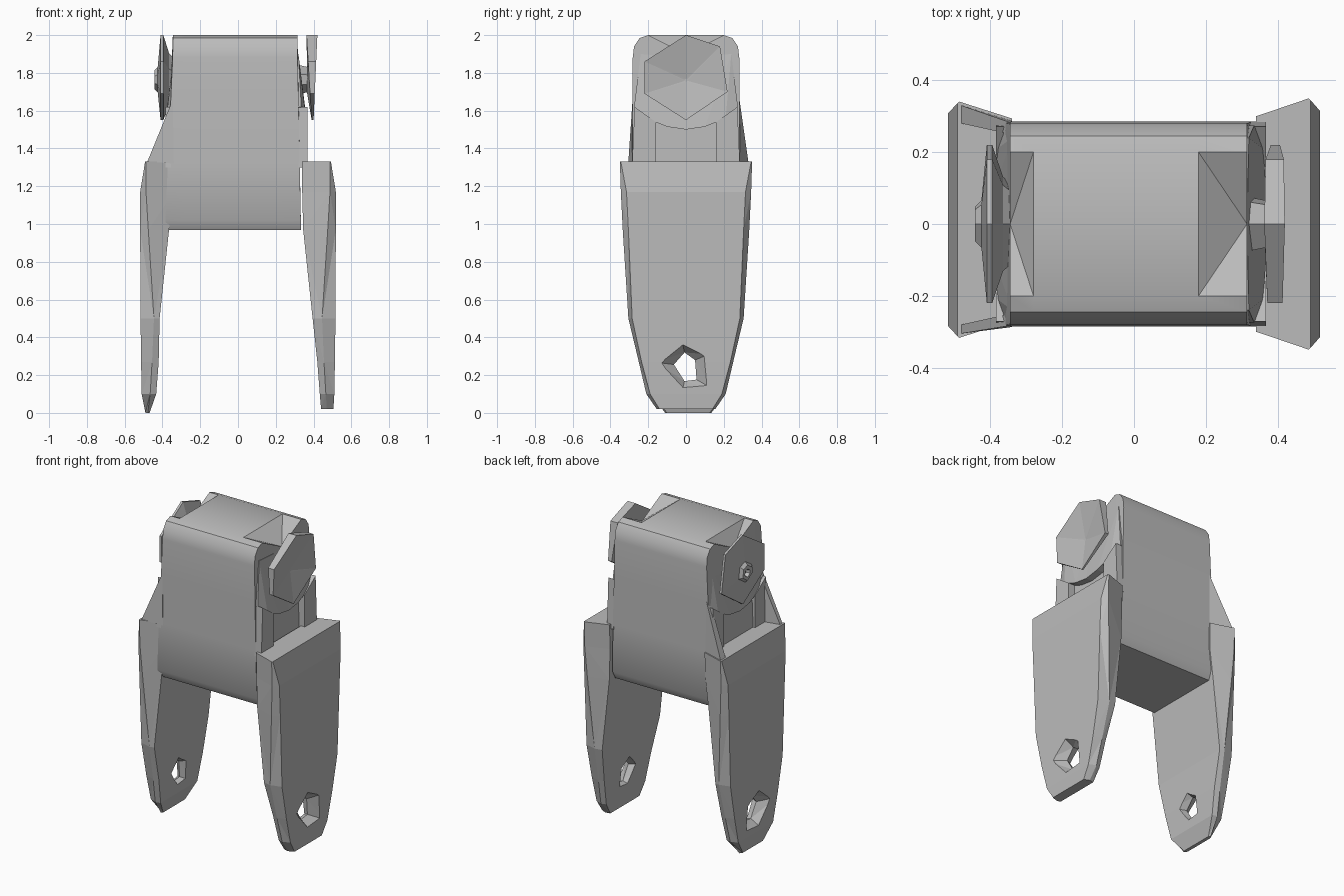
import bpy, bmesh
from math import radians

if "Cube" in bpy.data.objects:
    bpy.data.objects.remove(bpy.data.objects["Cube"], do_unlink=True)

grey = bpy.data.materials.new("plain grey")
grey.use_nodes = True
grey.diffuse_color = (0.5, 0.5, 0.5, 1)
grey.node_tree.nodes["Principled BSDF"].inputs["Base Color"].default_value = (0.5, 0.5, 0.5, 1)


def loft(name, rings):
    """Skin a list of equal-length point rings and cap both ends."""
    bm = bmesh.new()
    loops = [[bm.verts.new(p) for p in ring] for ring in rings]
    n = len(loops[0])
    for a, b in zip(loops, loops[1:]):
        for i in range(n):
            j = (i + 1) % n
            bm.faces.new((a[i], a[j], b[j], b[i]))
    bm.faces.new(loops[0])
    bm.faces.new(loops[-1])
    bmesh.ops.triangulate(bm, faces=bm.faces[:], quad_method='LONG_EDGE')
    bmesh.ops.recalc_face_normals(bm, faces=bm.faces)
    mesh = bpy.data.meshes.new(name)
    bm.to_mesh(mesh)
    bm.free()
    mesh.materials.append(grey)
    obj = bpy.data.objects.new(name, mesh)
    bpy.context.collection.objects.link(obj)
    return obj


def select(obj):
    bpy.ops.object.select_all(action='DESELECT')
    obj.select_set(True)
    bpy.context.view_layer.objects.active = obj


# Main housing: rounded block whose top dips toward the middle of each end
half = [(0.2, 2), (0.245, 1.985), (0.275, 1.94), (0.282, 1.88), (0.282, 1.66),
        (0.285, 1.33), (0.28, 1.02), (0.25, 0.968)]


def housing_ring(x, dip, spread):
    ring = [(0, 2 - dip)] + half + [(-y, z) for y, z in reversed(half)]
    return [(x + spread * max(0, 1.9 - z), y, z) for y, z in ring]


body = loft("housing", [housing_ring(-0.345, 0.1, -0.045), housing_ring(-0.28, 0, 0),
                        housing_ring(0.18, 0, 0), housing_ring(0.315, 0.1, 0.02)])
select(body)
bpy.ops.object.shade_smooth_by_angle(angle=radians(35))

# Legs: z, inner x, ridge x, outer x, inner / ridge / outer half depth
leg_rows = [
    (1.33, 0.34, 0.487, 0.492, 0.30, 0.35, 0.345),
    (1.17, 0.34, 0.487, 0.518, 0.295, 0.345, 0.315),
    (0.97, 0.345, 0.475, 0.518, 0.295, 0.335, 0.305),
    (0.50, 0.395, 0.445, 0.516, 0.297, 0.305, 0.285),
    (0.27, 0.42, 0.455, 0.513, 0.24, 0.25, 0.235),
    (0.10, 0.433, 0.465, 0.51, 0.20, 0.21, 0.19),
    (0.02, 0.44, 0.47, 0.505, 0.15, 0.155, 0.14),
]


def leg(name, side, depth, shift, rows):
    rings = []
    for z, xi, xr, xo, yi, yr, yo in rows:
        pts = [(xi, yi), (xr, yr), (xo, yo), (xo, -yo), (xr, -yr), (xi, -yi)]
        rings.append([(side * x, y * depth + shift, z) for x, y in pts])
    obj = loft(name, rings)
    # Flared opening through the foot
    opening = [(-0.8, 0.2), (-0.1, -0.9), (0.7, -0.8), (0.6, 0.5), (-0.1, 1)]
    cutter = loft("foot_cutter", [[(side * x, u * ry, 0.24 + v * rz) for u, v in opening]
                                  for x, ry, rz in ((0.38, 0.13, 0.11), (0.46, 0.08, 0.08),
                                                    (0.54, 0.2, 0.14))])
    cutter.hide_render = True
    cut = obj.modifiers.new("opening", 'BOOLEAN')
    cut.object = cutter
    cut.solver = 'EXACT'
    select(obj)
    bpy.ops.object.modifier_apply(modifier=cut.name)
    bpy.data.objects.remove(cutter, do_unlink=True)


# The right leg is slimmer inside and ends in a pointed toe
right_rows = [(z, xi + 0.02 * (0.3 < z < 1.1), *rest) for z, xi, *rest in leg_rows[:-1]]
right_rows.append((0, 0.468, 0.478, 0.49, 0.12, 0.13, 0.11))
leg("left_leg", 1, 1, 0, leg_rows)
leg("right_leg", -1, 0.94, 0.012, right_rows)

# Sloping webs joining the housing to the shoulder of the right leg
for name, s, y in (("front_web", -1, 0.305), ("back_web", 1, 0.33)):
    loft(name, [[(-0.345, s * 0.283, 1.66), (-0.48, s * y, 1.33), (-0.34, s * 0.287, 1.32)],
                [(-0.345, s * 0.25, 1.66), (-0.48, s * 0.28, 1.33), (-0.34, s * 0.25, 1.32)]])

# End shields with rounded lower edge, and the posts under them
shield = [(0, 1.88, 0.315), (0.24, 1.9, 0.32), (0.275, 1.62, 0.335), (0.21, 1.56, 0.36),
          (0.1, 1.515, 0.368), (0, 1.5, 0.368), (-0.1, 1.515, 0.368), (-0.21, 1.56, 0.36),
          (-0.275, 1.62, 0.335), (-0.24, 1.9, 0.32)]
for label, side, push, start, end in (("left", 1, 0, 0.32, 0.368), ("right", -1, 0.02, 0.355, 0.385)):
    loft(label + "_shield", [[(side * 0.3, y, z) for y, z, x in shield],
                             [(side * (x + push), y, z) for y, z, x in shield]])
    for s in (1, -1):
        post = [(0.16, 1.3), (0.286, 1.3), (0.272, 1.62), (0.16, 1.54)]
        loft(label + "_post", [[(side * x, s * y, z) for y, z in post] for x in (start, end)])

# Faceted end discs; lean shifts each ring outward toward the top
rim = [(-0.22, 1.86), (0, 2), (0.18, 1.94), (0.22, 1.70), (0, 1.55), (-0.22, 1.69)]


def disc(name, steps):
    loft(name, [[(x + lean * (z - 1.55), y * r, 1.76 + (z - 1.76) * r) for y, z in rim]
                for x, r, lean in steps])


disc("left_disc", [(0.31, 0.35, 0), (0.365, 0.3, 0), (0.39, 1, -0.06),
                   (0.4, 1, 0.045), (0.375, 0.04, 0)])
disc("right_disc", [(-0.33, 0.45, 0), (-0.365, 0.6, 0), (-0.395, 1, 0), (-0.41, 1, 0),
                    (-0.425, 0.3, 0), (-0.443, 0.22, 0), (-0.443, 0.12, 0), (-0.42, 0.08, 0)])
